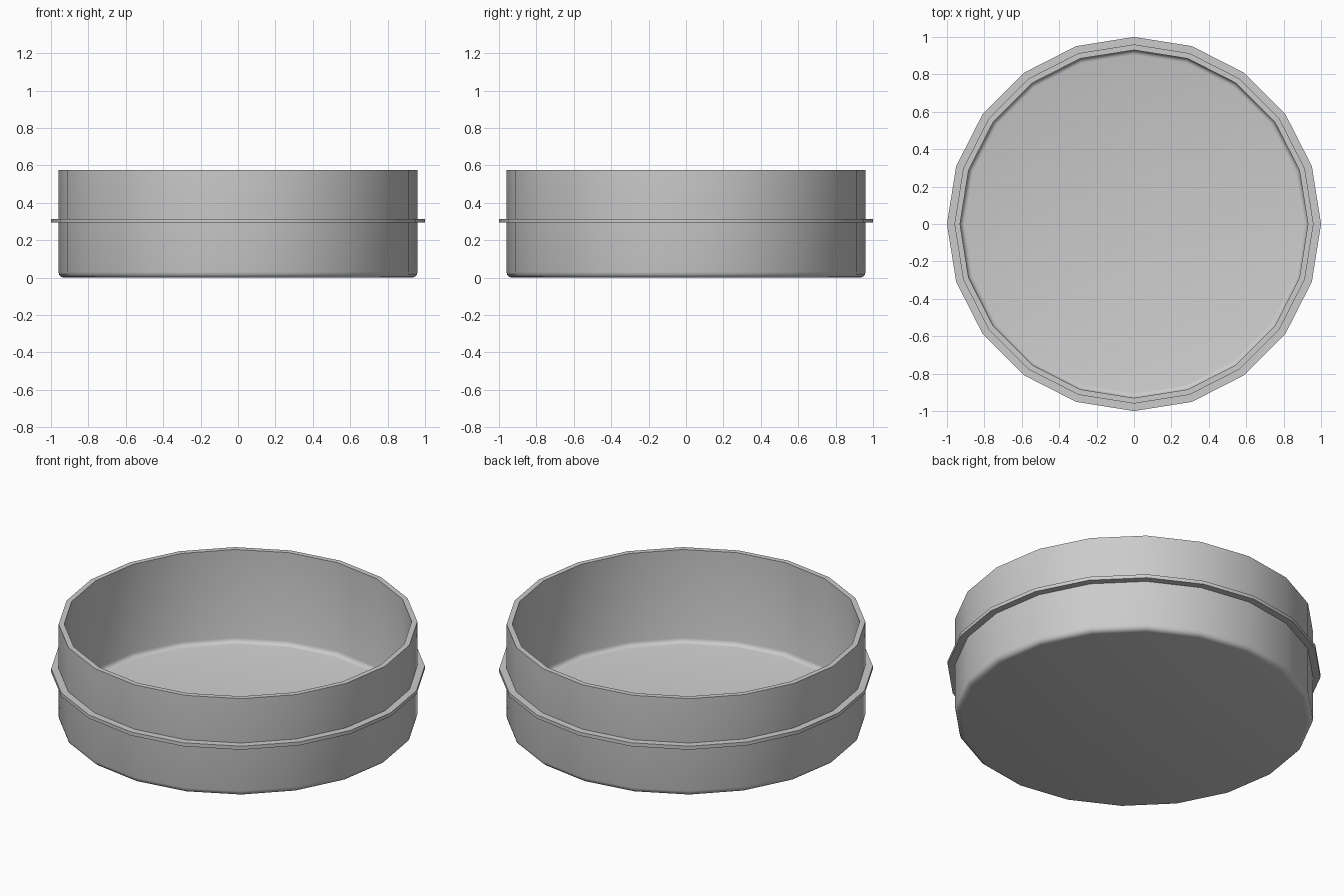
import bpy, bmesh, math

if "Cube" in bpy.data.objects:
    bpy.data.objects.remove(bpy.data.objects["Cube"])

SIDES = 20

def corner(cx, cz, r, a0, a1, steps=3):
    """Arc points of a rounded profile corner."""
    return [(cx + r * math.cos(math.radians(a0 + (a1 - a0) * i / steps)),
             cz + r * math.sin(math.radians(a0 + (a1 - a0) * i / steps)))
            for i in range(steps + 1)]

def lathe(name, profile, cap_ends=False):
    """Turn an (r, z) profile around z with SIDES facets."""
    bm = bmesh.new()
    rings = []
    for r, z in profile:
        rings.append([bm.verts.new((r * math.cos(math.tau * i / SIDES),
                                    r * math.sin(math.tau * i / SIDES), z))
                      for i in range(SIDES)])
    for a, b in zip(rings, rings[1:]):
        for i in range(SIDES):
            j = (i + 1) % SIDES
            bm.faces.new((a[i], a[j], b[j], b[i]))
    if cap_ends:
        bm.faces.new(rings[0][::-1])
        bm.faces.new(rings[-1])
    me = bpy.data.meshes.new(name)
    bm.to_mesh(me)
    bm.free()
    ob = bpy.data.objects.new(name, me)
    bpy.context.collection.objects.link(ob)
    bpy.ops.object.select_all(action='DESELECT')
    ob.select_set(True)
    bpy.context.view_layer.objects.active = ob
    bpy.ops.object.shade_smooth_by_angle(angle=math.radians(40))
    return ob

# Thin-walled dish: underside, outer wall, flat rim, inner wall, floor
outer = corner(0.93, 0.03, 0.03, -90, 0)
inner = corner(0.905, 0.055, 0.025, 0, -90)
lathe("dish", outer + [(0.96, 0.577), (0.93, 0.577)] + inner, cap_ends=True)

# Flange around the middle of the outer wall
lathe("flange", [(0.96, 0.294), (1.0, 0.294), (1.0, 0.315), (0.96, 0.315)])
